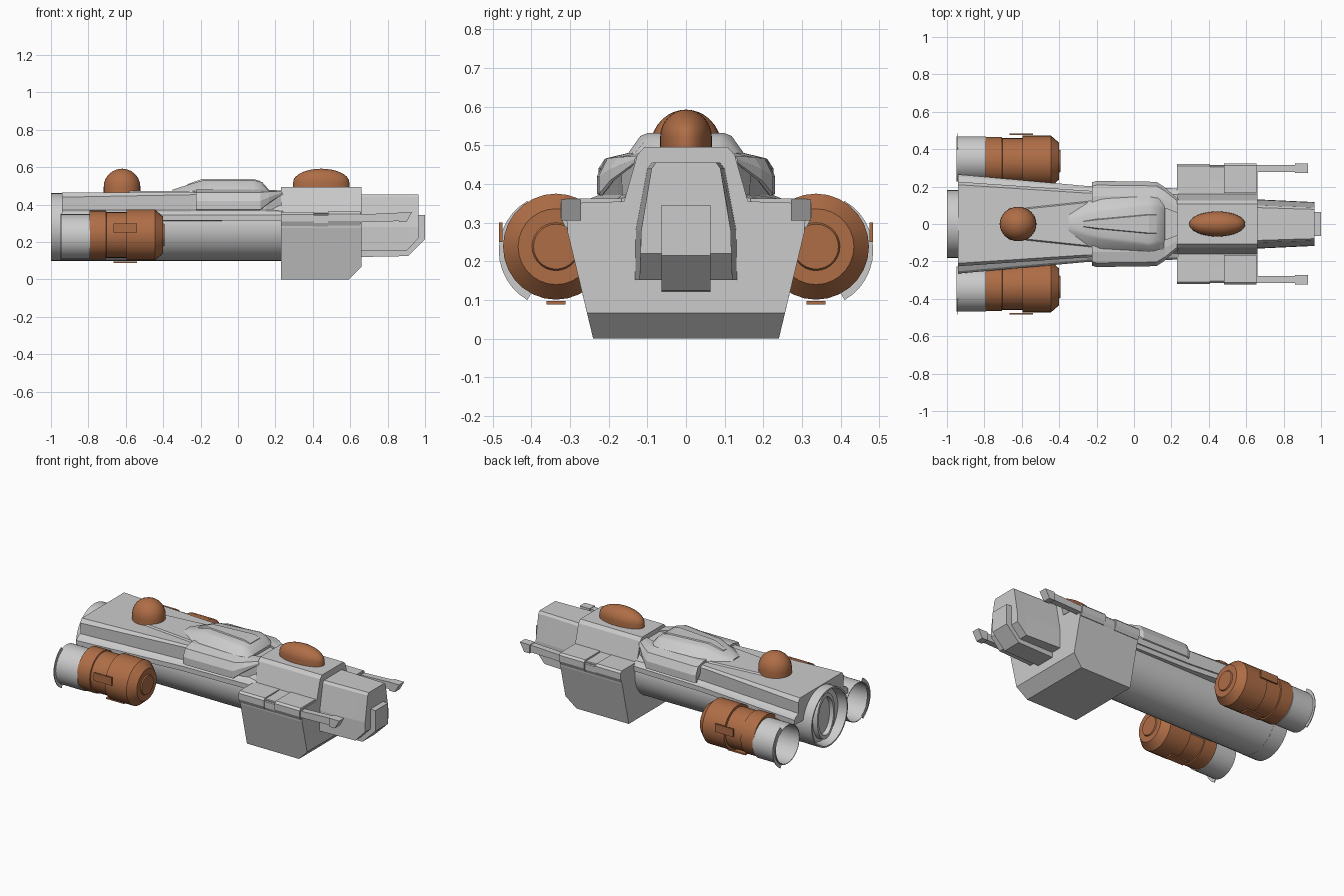
import bpy, bmesh, math


def material(name, rgb):
    m = bpy.data.materials.new(name)
    m.diffuse_color = (*rgb, 1)
    return m


GREY = material("hull_grey", (0.6, 0.6, 0.6))
RUST = material("rust_orange", (0.43, 0.155, 0.062))


def loft(name, rings, mat=GREY, smooth=0):
    """Skin a series of equal rings of points and cap both ends."""
    bm = bmesh.new()
    vs = [[bm.verts.new(p) for p in r] for r in rings]
    n = len(vs[0])
    for a, b in zip(vs, vs[1:]):
        for i in range(n):
            j = (i + 1) % n
            bm.faces.new((a[i], a[j], b[j], b[i]))
    bm.faces.new(vs[0])
    bm.faces.new(vs[-1])
    bmesh.ops.recalc_face_normals(bm, faces=bm.faces)
    me = bpy.data.meshes.new(name)
    bm.to_mesh(me)
    bm.free()
    me.materials.append(mat)
    if smooth:
        me.shade_smooth()
        me.set_sharp_from_angle(angle=math.radians(smooth))
    ob = bpy.data.objects.new(name, me)
    bpy.context.collection.objects.link(ob)
    return ob


def sym(x, half):
    """Ring across the centre line from a half profile of (y, z)."""
    return [(x, y, z) for y, z in half] + [(x, -y, z) for y, z in reversed(half)]


def box(name, x0, x1, y0, y1, z0, z1, mat=GREY):
    return loft(name, [[(x, y0, z0), (x, y1, z0), (x, y1, z1), (x, y0, z1)]
                       for x in (x0, x1)], mat)


def revolve(name, profile, cy, cz, mat=GREY, n=32):
    """Turn a profile of (x, radius) around an axis along x."""
    return loft(name, [[(x, cy + r * math.cos(2 * math.pi * i / n),
                         cz + r * math.sin(2 * math.pi * i / n))
                        for i in range(n)] for x, r in profile], mat, 28)


def dome(name, cx, rx, ry, z0, z1, z2):
    """Upright skirt from z0 to z1 with a half ellipsoid up to z2."""
    levels = [(z0, 1.0)] + [(z1 + (z2 - z1) * math.sin(math.radians(a)),
                             math.cos(math.radians(a)))
                            for a in (0, 12, 24, 36, 48, 60, 70, 80, 88)]
    loft(name, [[(cx + rx * s * math.cos(2 * math.pi * i / 32),
                  ry * s * math.sin(2 * math.pi * i / 32), z)
                 for i in range(32)] for z, s in levels], RUST, 35)


# Round lower hull and main rear nozzle
revolve("lower_hull", [(-0.92, 0.18), (0.24, 0.18)], 0, 0.28, n=40)
revolve("main_nozzle", [(-0.9, 0.181), (-1, 0.181), (-1, 0.172), (-0.945, 0.16)],
        0, 0.28, n=40)

# Upright oval frame inside the nozzle
oval = [(-0.94, 0.115), (-0.975, 0.11), (-0.975, 0.092), (-0.95, 0.088)]
loft("nozzle_inner_frame",
     [[(x, 0.8 * r * math.cos(2 * math.pi * i / 32),
        0.28 + 1.3 * r * math.sin(2 * math.pi * i / 32)) for i in range(32)]
      for x, r in oval], smooth=28)

# Tapered upper deck: bevelled edge, recessed side wall, projecting side rail
loft("deck", [sym(x, [(r - 0.06, 0.312), (r, 0.315), (r, 0.345), (r - 0.012, 0.36),
                      (w, 0.372), (e, h), (t, 0.465)])
              for x, r, w, e, h, t in [(-0.94, 0.265, 0.224, 0.226, 0.44, 0.21),
                                       (-0.25, 0.203, 0.175, 0.178, 0.453, 0.165),
                                       (0.15, 0.193, 0.165, 0.168, 0.455, 0.155),
                                       (0.24, 0.19, 0.13, 0.132, 0.455, 0.12)]])
loft("deck_panel", [sym(x, [(w, 0.46), (w - 0.01, 0.474)])
                    for x, w in [(-0.58, 0.09), (-0.2, 0.13)]])

# Canopy and its spine
loft("canopy", [sym(x, [(b, 0.455), (b, 0.472), (t, z - 0.008), (t - 0.02, z)])
                for x, b, t, z in [(-0.35, 0.05, 0.04, 0.48),
                                   (-0.25, 0.115, 0.07, 0.512),
                                   (-0.18, 0.14, 0.085, 0.532),
                                   (0.08, 0.155, 0.118, 0.532),
                                   (0.13, 0.145, 0.105, 0.52),
                                   (0.165, 0.14, 0.10, 0.48)]], smooth=35)
loft("canopy_spine", [sym(x, [(w, z - 0.02), (w - 0.012, z)])
                      for x, w, z in [(-0.27, 0.025, 0.51), (-0.19, 0.035, 0.538),
                                      (0.08, 0.06, 0.538), (0.12, 0.06, 0.526)]])

# Cheek fairings beside the canopy, hollowed underneath and rising to the front
for s in (1, -1):
    loft("cheek_fairing",
         [[(x, y * k * s, z + (0.475 - z) * lift) for y, z in
           [(0.1, 0.45), (0.175, 0.43), (0.222, 0.37), (0.23, 0.374),
            (0.23, 0.42), (0.208, 0.466), (0.15, 0.48), (0.1, 0.48)]]
          for x, k, lift in [(-0.225, 0.97, 0), (-0.2, 1.0, 0), (0.12, 0.98, 0),
                             (0.165, 0.85, 0.35), (0.235, 0.58, 0.8)]])

# Forward block with a chamfered lower front edge
block = [(0.24, 0), (0.306, 0.275), (0.312, 0.35), (0.16, 0.355),
         (0.126, 0.475), (0.108, 0.495)]
loft("forward_block", [sym(0.23, block), sym(0.593, block),
                       sym(0.66, [(0.256, 0.067)] + block[1:])])

# Shoulder plates and long guns on the block
for s in (1, -1):
    for x0, x1, y, z in [(0.23, 0.405, 0.322, 0.36), (0.405, 0.482, 0.316, 0.353),
                         (0.482, 0.655, 0.324, 0.363)]:
        loft("shoulder_plate", [[(x, 0.19 * s, z - 0.07), (x, (y - 0.012) * s, z - 0.075),
                                 (x, y * s, z - 0.05), (x, y * s, z - 0.012),
                                 (x, (y - 0.012) * s, z), (x, 0.165 * s, z)]
                                for x in (x0, x1)])
    loft("gun_barrel", [[(x + dx, y0 * s, z0), (x + dx, y1 * s, z0),
                         (x, y1 * s, z1), (x, y0 * s, z1)]
                        for x, dx, y0, y1, z0, z1 in
                        [(0.6, 0, 0.278, 0.316, 0.305, 0.345),
                         (0.86, 0, 0.278, 0.316, 0.312, 0.357),
                         (0.861, 0, 0.272, 0.323, 0.306, 0.36),
                         (0.93, -0.03, 0.272, 0.323, 0.306, 0.36)]])

# Nose with undercut front, and the narrow tip plate through it
nose = []
for x, k, lz in [(0.65, 1.0, 0.152), (0.9, 0.91, 0.152), (0.965, 0.89, 0.22)]:
    nose.append(sym(x, [(0.132 * k, lz), (0.13 * k, 0.28), (0.1 * k, 0.44),
                        (0.088 * k, 0.455)]))
loft("nose", nose)
loft("nose_tip", [sym(x, [(0.063, z), (0.063, 0.345)])
                  for x, z in [(0.65, 0.12), (0.91, 0.125), (1.0, 0.215)]])

# Turret domes
dome("front_dome", 0.445, 0.15, 0.067, 0.485, 0.52, 0.592)
dome("rear_dome", -0.62, 0.098, 0.092, 0.455, 0.495, 0.592)

# Side engines with pylons, grey exhaust tubes, rear lips and cover plates
for s in (1, -1):
    y, z = 0.336 * s, 0.238
    box("engine_pylon", -0.75, -0.5, 0.16 * s, 0.25 * s, 0.21, 0.29)
    revolve("engine_pod", [(-0.795, 0.13), (-0.706, 0.13), (-0.704, 0.123),
                           (-0.597, 0.123), (-0.595, 0.137), (-0.445, 0.137),
                           (-0.40, 0.098), (-0.40, 0.062), (-0.393, 0.058)],
            y, z, RUST, 28)
    revolve("exhaust_tube", [(-0.79, 0.121), (-0.95, 0.121), (-0.95, 0.117),
                             (-0.81, 0.115)], 0.348 * s, 0.228)
    loft("exhaust_lip", [[(x, y + s * r * math.cos(a), 0.228 + r * math.sin(a))
                          for x, r in [(-0.945, 0.12), (-0.945, 0.148),
                                       (-0.94, 0.148), (-0.94, 0.12)]]
                         for a in [math.radians(-60 + 10 * i) for i in range(13)]])
    box("engine_side_plate", -0.665, -0.54, 0.475 * s, 0.484 * s, 0.25, 0.3, RUST)
    box("engine_bottom_plate", -0.665, -0.54, y - 0.025, y + 0.025, 0.088, 0.097, RUST)
